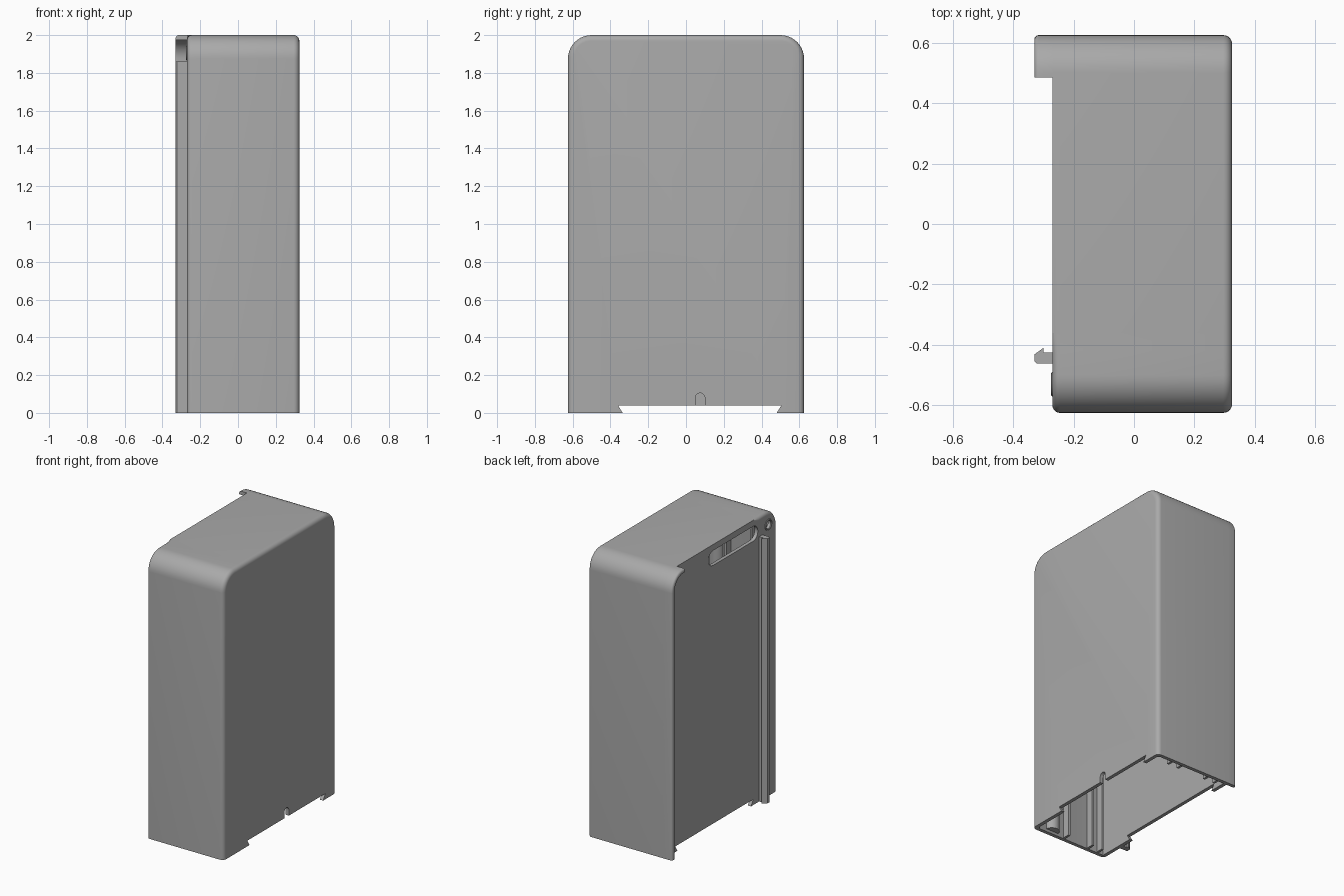
import bpy, bmesh, math

if "Cube" in bpy.data.objects:
    bpy.data.objects.remove(bpy.data.objects["Cube"])

grey = bpy.data.materials.new("mid_grey")
grey.diffuse_color = (0.4, 0.4, 0.4, 1)
grey.use_nodes = True
grey.node_tree.nodes["Principled BSDF"].inputs["Base Color"].default_value = grey.diffuse_color

HY, TOP, R, T = 0.625, 2.0, 0.125, 0.025   # half depth, height, corner radius, wall
XB, XF = -0.27, 0.325                      # back and front faces of the box
STEPS = 10


def loft(name, rings):
    """Closed solid skinned through rings of equal length."""
    bm = bmesh.new()
    vs = [[bm.verts.new(p) for p in ring] for ring in rings]
    n = len(vs[0])
    for a, b in zip(vs, vs[1:]):
        for i in range(n):
            j = (i + 1) % n
            bm.faces.new((a[i], a[j], b[j], b[i]))
    bm.faces.new(vs[0])
    bm.faces.new(vs[-1][::-1])
    bmesh.ops.recalc_face_normals(bm, faces=bm.faces)
    me = bpy.data.meshes.new(name)
    bm.to_mesh(me)
    bm.free()
    ob = bpy.data.objects.new(name, me)
    bpy.context.collection.objects.link(ob)
    me.materials.append(grey)
    return ob


def extrude_x(name, pts, x0, x1):
    return loft(name, [[(x, y, z) for y, z in pts] for x in (x0, x1)])


def extrude_z(name, pts, z0, z1):
    return loft(name, [[(x, y, z) for x, y in pts] for z in (z0, z1)])


def box(name, x0, x1, y0, y1, z0, z1):
    return extrude_z(name, [(x0, y0), (x1, y0), (x1, y1), (x0, y1)], z0, z1)


def arc(cy, cz, r, a0, a1, n=STEPS):
    return [(cy + r * math.cos(math.radians(a0 + (a1 - a0) * i / n)),
             cz + r * math.sin(math.radians(a0 + (a1 - a0) * i / n))) for i in range(n + 1)]


def outline(d, z0=0.0, d_far=None):
    """Arched box outline inset by d; d_far is the inset past the front third."""
    e = d if d_far is None else d_far
    c = HY - R
    return ([(-HY + d, z0)] + arc(-c, TOP - R, R - d, 180, 90)
            + [(-0.42, TOP - d), (-0.36, TOP - e)]
            + arc(c, TOP - R, R - e, 90, 0) + [(HY - e, z0)])


def round_over(r, n=5):
    """(distance from the end, inset) pairs of a rounded edge."""
    return [(r * (1 - math.sin(math.pi / 2 * i / n)), r * (1 - math.cos(math.pi / 2 * i / n)))
            for i in range(n + 1)]


def ring(x, pts):
    return [(x, y, z) for y, z in pts]


def cut(ob, cutter):
    m = ob.modifiers.new("cut", 'BOOLEAN')
    m.operation, m.solver, m.object = 'DIFFERENCE', 'EXACT', cutter
    bpy.context.view_layer.objects.active = ob
    bpy.ops.object.modifier_apply(modifier=m.name)
    bpy.data.objects.remove(cutter)


# Housing: rounded front edge, back edge rounded on one side only
rings = [ring(XB + a, outline(d, 0, 0)) for a, d in reversed(round_over(0.025))]
rings += [ring(XF - a, outline(d)) for a, d in round_over(0.03)]
housing = loft("housing", rings)

# Hollow interior, open below
cut(housing, loft("cavity", [ring(XB + T, outline(T, -0.1))]
                  + [ring(XF - T - a, outline(T + d, -0.1)) for a, d in round_over(0.02, 3)]))
# Undercut gap along the bottom edge
cut(housing, extrude_x("bottom_gap", [(-0.323, -0.02), (-0.36, 0.04), (0.505, 0.04), (0.468, -0.02)],
                       -0.5, 0.5))
# Small arched notch in the bottom of the front wall
cut(housing, extrude_x("arch_notch", [(0.05, 0.0)] + arc(0.075, 0.08, 0.025, 180, 0) + [(0.10, 0.0)],
                       0.2, 0.4))
# Long slot near the top of the back wall
cut(housing, extrude_x("slot", arc(-0.36, 1.905, 0.052, 270, 90) + arc(0.085, 1.905, 0.052, 90, -90),
                       -0.4, -0.2))
# Round hole beside the rail
cut(housing, extrude_x("round_hole", arc(-0.53, 1.905, 0.03, 0, 345, 23), -0.4, -0.2))


# Side lip continuing the wall and its top corner behind the box
def lip_outline(d):
    c, rr = HY - R, R - d
    outer = [(0.485, TOP - d)] + arc(c, TOP - R, rr, 90, 0) + [(HY - d, 0)]
    inner = [(HY - T, 0)] + arc(c, TOP - R, R - T, 0, 90) + [(0.485, TOP - T)]
    return outer + inner


lip = loft("side_lip", [ring(-0.26, lip_outline(0))]
           + [ring(-0.33 + a, lip_outline(d)) for a, d in round_over(0.015, 4)])

# Hooked rail standing on the back wall
rail = extrude_z("hook_rail", [(-0.255, -0.462), (-0.322, -0.462), (-0.33, -0.454), (-0.33, -0.432),
                               (-0.30, -0.41), (-0.30, -0.426), (-0.255, -0.426)], 0, 1.86)

# Ring around the round hole
bpy.ops.mesh.primitive_torus_add(location=(XB + 0.002, -0.53, 1.905), rotation=(0, math.pi / 2, 0),
                                 major_radius=0.034, minor_radius=0.007,
                                 major_segments=24, minor_segments=8)
bpy.context.object.name = "hole_ring"
bpy.context.object.data.materials.append(grey)

# Inner ribs along the two side walls
for i, x in enumerate((-0.2, -0.12, 0.08)):
    box(f"front_rib_{i}", x - 0.008, x + 0.008, -0.61, -0.55, 0.005, 1.85)
for i, x in enumerate((-0.2, -0.12, 0.1, 0.18)):
    box(f"rear_rib_{i}", x - 0.008, x + 0.008, 0.555, 0.61, 0.005, 0.12)

# Half-round inner column on the front side wall
extrude_z("inner_column", [(0.18 + p, q) for p, q in arc(0, -0.605, 0.05, 0, 180)], 0.02, 1.85)

# Smooth curves, keep edges sharp
for ob in bpy.context.scene.objects:
    ob.select_set(True)
    bpy.context.view_layer.objects.active = ob
bpy.ops.object.shade_smooth_by_angle(angle=math.radians(30))
